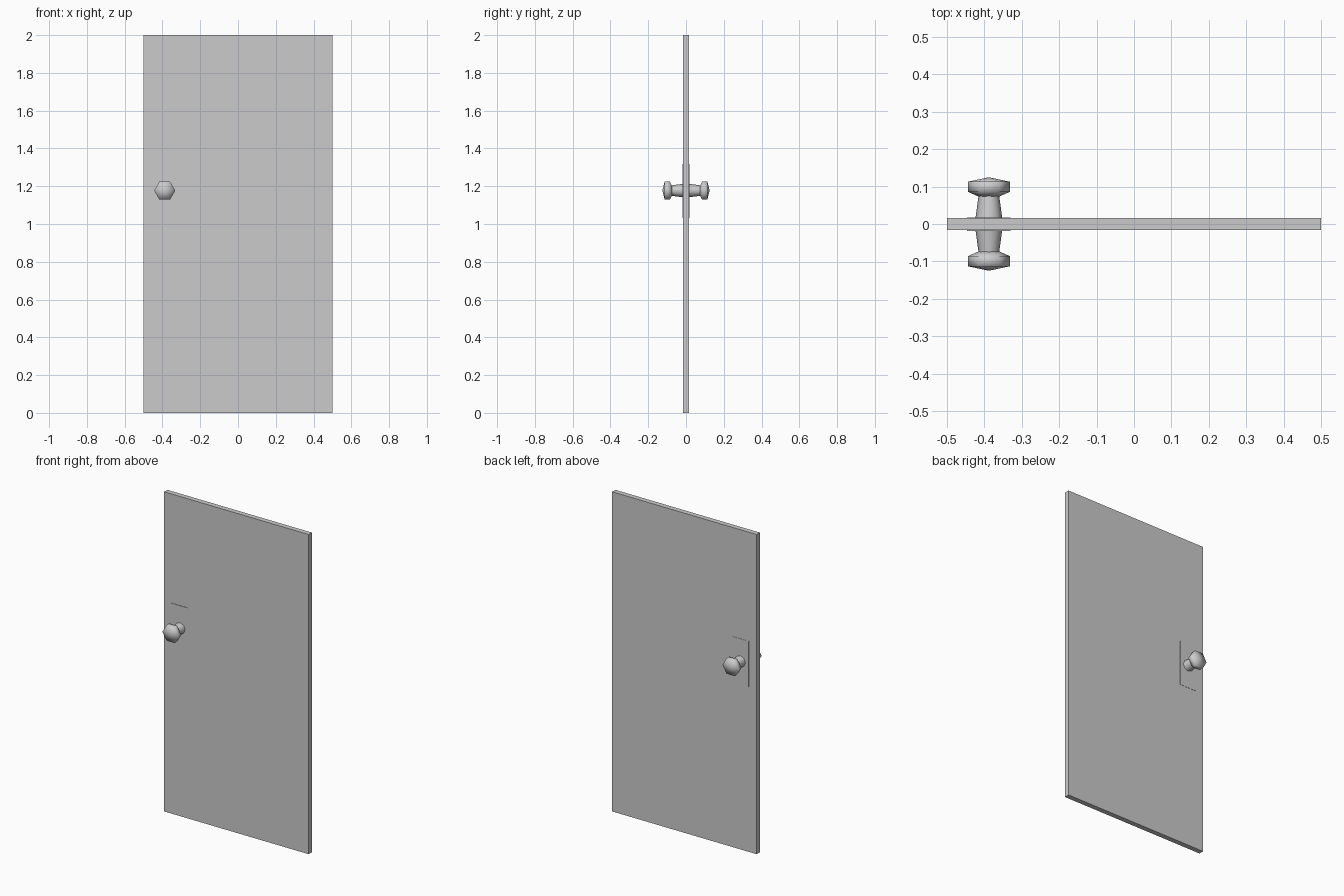
import bpy
import bmesh
from math import cos, sin, pi

if "Cube" in bpy.data.objects:
    bpy.data.objects.remove(bpy.data.objects["Cube"])

KNOB_X, KNOB_Z = -0.388, 1.177


def make_object(name, bm, smooth=False):
    bmesh.ops.recalc_face_normals(bm, faces=bm.faces)
    for f in bm.faces:
        f.smooth = smooth
    mesh = bpy.data.meshes.new(name)
    bm.to_mesh(mesh)
    bm.free()
    obj = bpy.data.objects.new(name, mesh)
    bpy.context.collection.objects.link(obj)
    return obj


def box(name, lo, hi):
    bm = bmesh.new()
    bmesh.ops.create_cube(bm, size=1)
    for v in bm.verts:
        v.co = [(a + b) / 2 + c * (b - a) for a, b, c in zip(lo, hi, v.co)]
    return make_object(name, bm)


def lathe(name, profile, sides, side):
    """Spin (radius, distance) points around the knob axis along y."""
    bm = bmesh.new()
    rings = []
    for r, d in profile:
        if r == 0:
            rings.append([bm.verts.new((KNOB_X, side * d, KNOB_Z))] * sides)
        else:
            rings.append([bm.verts.new((KNOB_X + r * cos(2 * pi * i / sides), side * d,
                                        KNOB_Z + r * sin(2 * pi * i / sides)))
                          for i in range(sides)])
    for a, b in zip(rings, rings[1:]):
        for i in range(sides):
            j = (i + 1) % sides
            bm.faces.new(dict.fromkeys((a[i], a[j], b[j], b[i])))
    return make_object(name, bm, smooth=True)


# Door slab
box("door_panel", (-0.5, -0.016, 0), (0.5, 0.016, 2))

# Plate, tapered stem and six-sided knob on each face
for label, side, plate in (("front", -1, 0.019), ("back", 1, 0.0175)):
    y0, y1 = sorted((side * 0.01, side * plate))
    box(label + "_plate", (KNOB_X - 0.058, y0, 1.033), (KNOB_X + 0.058, y1, 1.318))
    lathe(label + "_stem", [(0.036, 0.014), (0.027, 0.08)], 8, side)
    lathe(label + "_knob", [(0, 0.073), (0.027, 0.073), (0.056, 0.086),
                            (0.056, 0.113), (0, 0.125)], 6, side)
